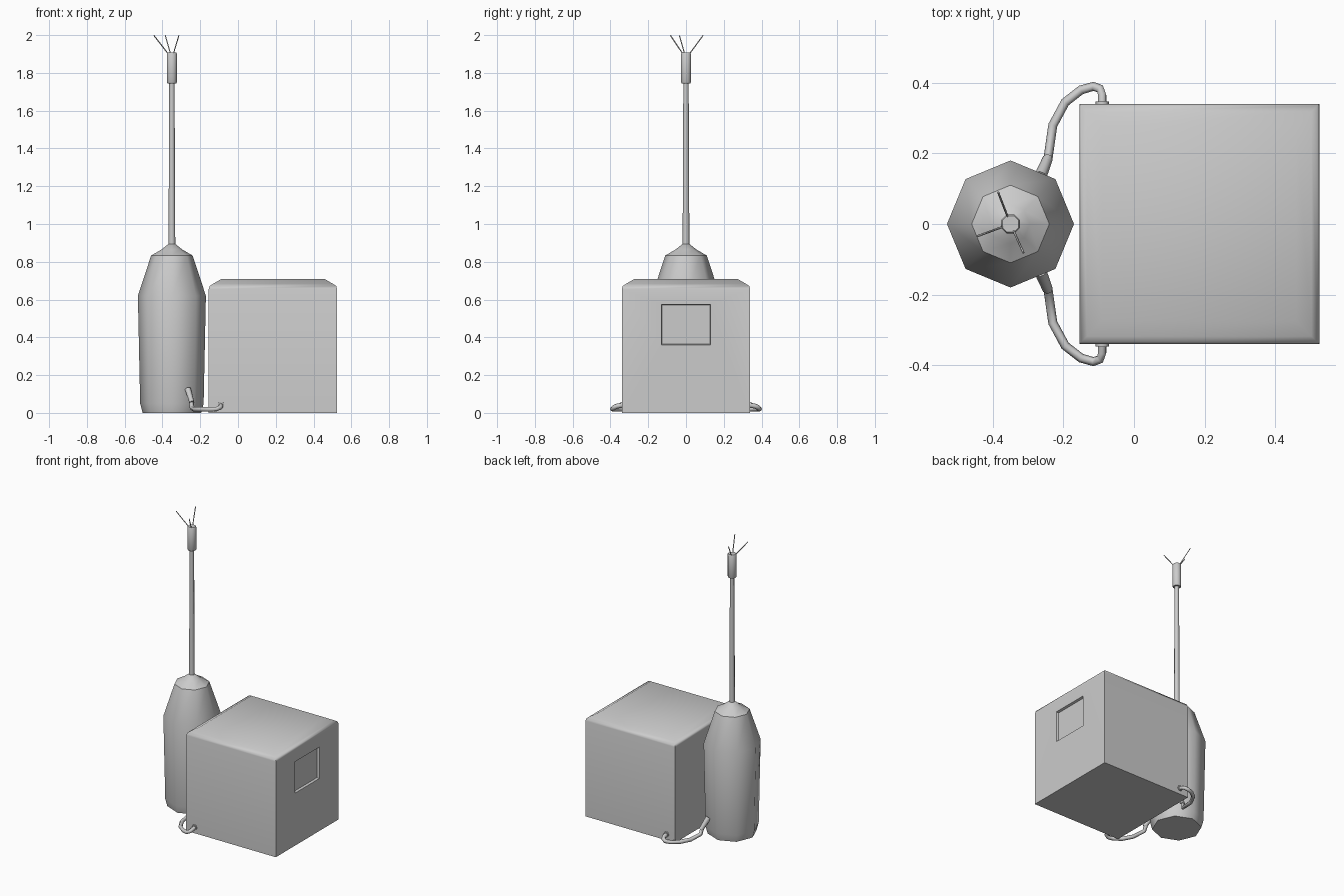
import bpy, bmesh, math
from mathutils import Vector

if "Cube" in bpy.data.objects:
    bpy.data.objects.remove(bpy.data.objects["Cube"])

CX = -0.35  # tank axis


def finish(name, bm, angle):
    bmesh.ops.recalc_face_normals(bm, faces=bm.faces)
    me = bpy.data.meshes.new(name)
    bm.to_mesh(me)
    bm.free()
    ob = bpy.data.objects.new(name, me)
    bpy.context.collection.objects.link(ob)
    bpy.ops.object.select_all(action='DESELECT')
    ob.select_set(True)
    bpy.context.view_layer.objects.active = ob
    bpy.ops.object.shade_smooth_by_angle(angle=math.radians(angle))
    return ob


def loft(rings):
    """Skin a list of equal-length point rings and cap both ends."""
    bm = bmesh.new()
    vs = [[bm.verts.new(p) for p in r] for r in rings]
    n = len(vs[0])
    for a, b in zip(vs, vs[1:]):
        for i in range(n):
            j = (i + 1) % n
            bm.faces.new((a[i], a[j], b[j], b[i]))
    bm.faces.new(vs[0][::-1])
    bm.faces.new(vs[-1])
    return bm


def lathe(name, profile, phase=0.0, angle=50, sides=8):
    rings = [[(CX + r * math.cos(phase + math.tau * i / sides),
               r * math.sin(phase + math.tau * i / sides), z)
              for i in range(sides)] for r, z in profile]
    return finish(name, loft(rings), angle)


def tube(name, points, radius, resolution=1, radii=None):
    cu = bpy.data.curves.new(name, 'CURVE')
    cu.dimensions = '3D'
    cu.bevel_depth = radius
    cu.bevel_resolution = resolution
    cu.use_fill_caps = True
    sp = cu.splines.new('POLY')
    sp.points.add(len(points) - 1)
    for i, p in enumerate(points):
        sp.points[i].co = (*p, 1)
        sp.points[i].radius = radii[i] if radii else 1
    sp.use_smooth = True
    ob = bpy.data.objects.new(name, cu)
    bpy.context.collection.objects.link(ob)
    return ob


# Cabinet with rounded top edges
BX = 0.185
bm = loft([[(BX + sx * h, sy * h, z) for sx, sy in ((-1, -1), (1, -1), (1, 1), (-1, 1))]
           for h, z in ((0.34, 0), (0.34, 0.655), (0.335, 0.672), (0.318, 0.683), (0.275, 0.708))])
bmesh.ops.recalc_face_normals(bm, faces=bm.faces)

# Recessed panel on the right side
side = max((f for f in bm.faces if f.calc_area() > 0.3), key=lambda f: f.normal.x)
bmesh.ops.inset_individual(bm, faces=[side], thickness=0.1)
for v in side.verts:
    v.co.y = math.copysign(0.131, v.co.y)
    v.co.z = 0.36 if v.co.z < 0.33 else 0.575
bmesh.ops.inset_individual(bm, faces=[side], thickness=0.006, depth=-0.015)
finish("cabinet", bm, 50)

# Tank, cap with mast, and sensor head
lathe("tank", [(0.155, 0), (0.168, 0.05), (0.18, 0.62), (0.11, 0.833)])
lathe("cap", [(0.11, 0.833), (0.055, 0.865), (0.02, 0.893)])
lathe("mast", [(0.018, 0.885), (0.014, 1.76)])
lathe("mast_head", [(0.025, 1.745), (0.029, 1.752), (0.029, 1.9), (0.025, 1.907)],
      phase=math.pi / 8)

# Thin whiskers on the head
for i, (dx, dy) in enumerate(((-0.095, -0.035), (-0.035, 0.09), (0.037, -0.082))):
    base = Vector((CX + dx * 0.2, dy * 0.2, 1.9))
    tube(f"whisker_{i + 1}", [base, (CX + dx, dy, 1.998)], 0.003, 0)

# Hoses and their fittings on both sides
hose = [(-0.262, 0.135, 0.115), (-0.25, 0.175, 0.075), (-0.243, 0.19, 0.025),
        (-0.23, 0.28, 0.019), (-0.195, 0.345, 0.019), (-0.15, 0.38, 0.019),
        (-0.115, 0.39, 0.02), (-0.096, 0.383, 0.028), (-0.09, 0.365, 0.036),
        (-0.09, 0.33, 0.042)]
for s, label in ((-1, "front"), (1, "back")):
    pts = [(x, s * y, z) for x, y, z in hose]
    tube(f"{label}_hose", pts, 0.013)
    tube(f"{label}_tank_fitting", [(-0.265, s * 0.135, 0.125), (-0.244, s * 0.187, 0.055)],
         0.016, 1, [1.1, 0.9])
    tube(f"{label}_cabinet_fitting", [(-0.09, s * 0.33, 0.042), (-0.09, s * 0.347, 0.041)],
         0.019)
